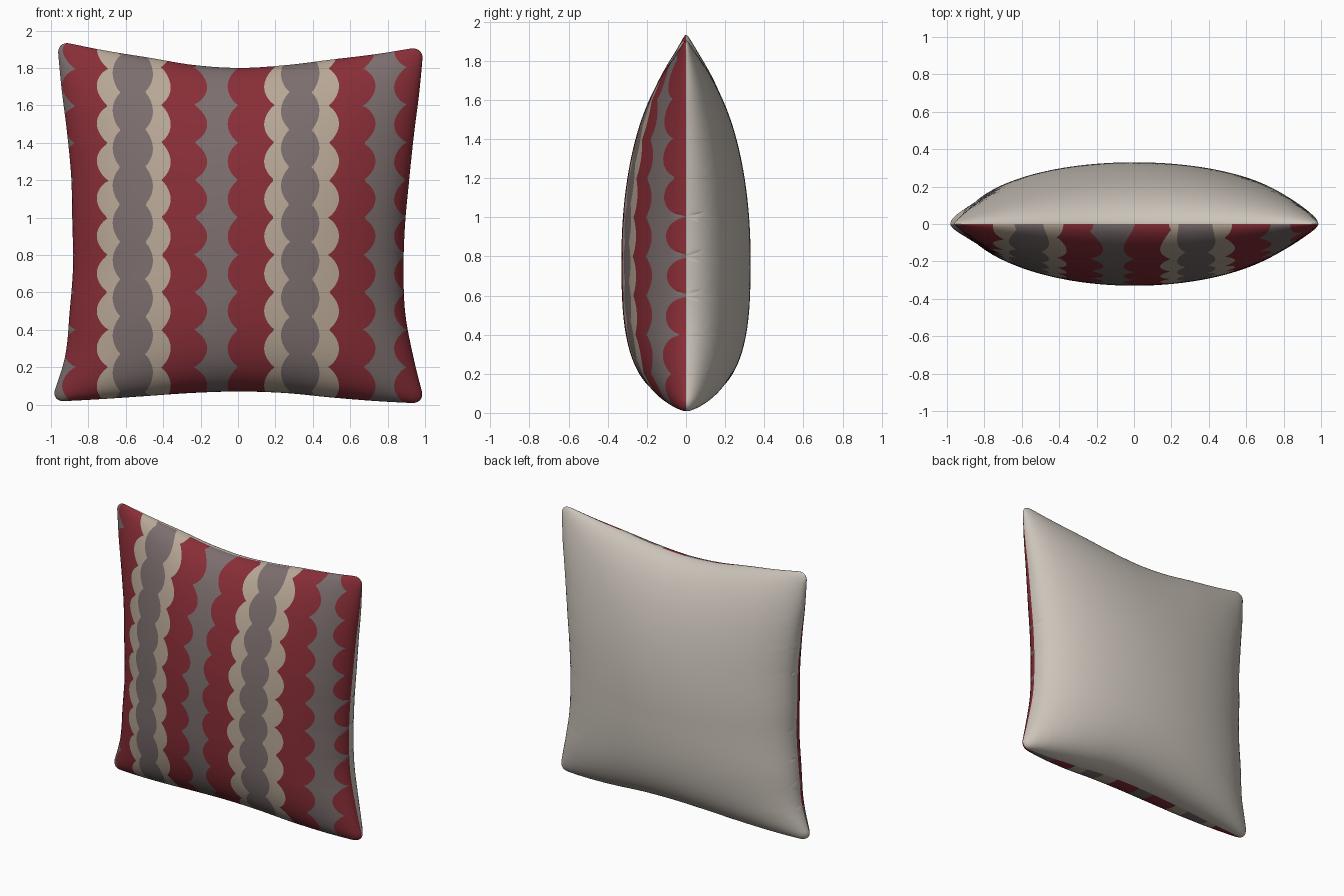
import bpy
import bmesh
import math

if "Cube" in bpy.data.objects:
    bpy.data.objects.remove(bpy.data.objects["Cube"], do_unlink=True)


def make_material(name, rgb):
    mat = bpy.data.materials.new(name)
    mat.use_nodes = True
    mat.diffuse_color = (*rgb, 1)
    mat.node_tree.nodes["Principled BSDF"].inputs["Base Color"].default_value = (*rgb, 1)
    return mat


GREY, RED, BEIGE, CREAM = range(4)
materials = [
    make_material("warm grey", (0.20, 0.155, 0.155)),
    make_material("deep red", (0.25, 0.027, 0.038)),
    make_material("beige", (0.48, 0.39, 0.305)),
    make_material("cream back", (0.60, 0.55, 0.49)),
]

# Sagging outline: evenly spaced samples along each seam
LEFT = [-1.0, -0.925, -0.9, -0.882, -0.886, -0.892, -0.915, -0.945, -0.967]
RIGHT = [1.0, 0.94, 0.895, 0.885, 0.893, 0.915, 0.94, 0.97, 0.992]
TOP = [1.945, 1.895, 1.855, 1.815, 1.8, 1.815, 1.845, 1.875, 1.915]
BOTTOM = [0.015, 0.028, 0.045, 0.062, 0.07, 0.062, 0.038, 0.018, 0.005]

# Stripe edges: bulge x, cusp x, vertical phase of the scallops
EDGES = [
    (-0.94, -0.865, 0), (-0.755, -0.69, 0), (-0.67, -0.625, 0.07),
    (-0.455, -0.5, 0.07), (-0.36, -0.415, 0), (-0.165, -0.24, 0),
    (-0.055, 0.005, 0), (0.14, 0.2, 0), (0.23, 0.28, 0.07),
    (0.435, 0.39, 0.07), (0.54, 0.48, 0), (0.735, 0.665, 0),
    (0.835, 0.905, 0),
]
STRIPES = [GREY, RED, BEIGE, GREY, BEIGE, RED, GREY] * 2
STRIPES[7:] = [RED, BEIGE, GREY, BEIGE, RED, GREY, RED]
PITCH, ROWS, COLS, CORNER = 0.2, 200, 6, 0.07


def spline(samples, t):
    """Smooth curve through even samples, t from -1 to 1."""
    n = len(samples) - 1
    f = (t + 1) / 2 * n
    i = min(max(int(f), 0), n - 1)
    f -= i
    b, c = samples[i], samples[i + 1]
    a = samples[i - 1] if i > 0 else 2 * b - c
    d = samples[i + 2] if i + 2 <= n else 2 * c - b
    return b + f / 2 * (c - a + f * (2 * a - 5 * b + 4 * c - d + f * (3 * (b - c) + d - a)))


def blend(low, high, t):
    return low + (high - low) * (t + 1) / 2


def height(u, v):
    return blend(spline(BOTTOM, u), spline(TOP, u), v)


def to_u(x, v):
    lo, hi = spline(LEFT, v), spline(RIGHT, v)
    return min(1, max(-1, 2 * (x - lo) / (hi - lo) - 1))


def rounded(u, v):
    """Round off the four corners of the square."""
    a, b = [(abs(k) - 1 + CORNER) / CORNER for k in (u, v)]
    if a > 0 and b > 0:
        p = 1 - CORNER + CORNER * a * math.sqrt(1 - b * b / 2)
        q = 1 - CORNER + CORNER * b * math.sqrt(1 - a * a / 2)
        return math.copysign(p, u), math.copysign(q, v)
    return u, v


def depth(u, v, power):
    """Stuffing profile, fullest below the middle."""
    across = max(0, 1 - u * u) ** power
    if v > -0.16:
        up = max(0, 1 - ((v + 0.16) / 1.16) ** 2) ** 0.55
    else:
        up = max(0, 1 - ((-0.16 - v) / 0.84) ** 3) ** 0.4
    return 0.33 * across * up


def row_columns(v):
    """Column positions that follow the scalloped stripe edges."""
    stops = [-1]
    for bulge, cusp, phase in EDGES:
        z = height(to_u((bulge + cusp) / 2, v), v)
        wave = abs(math.sin(math.pi * (z - phase) / PITCH)) ** 0.7
        stops.append(to_u(cusp + (bulge - cusp) * wave, v))
    stops.append(1)
    result = [-1]
    for i in range(len(STRIPES)):
        for k in range(1, COLS + 1):
            s = k / COLS
            if i < 2:
                s = s * s
            elif i >= len(STRIPES) - 2:
                s = 1 - (1 - s) ** 2
            result.append(stops[i] + (stops[i + 1] - stops[i]) * s)
    return result


bm = bmesh.new()
rows = [math.sin(math.pi * (r / ROWS - 0.5)) for r in range(ROWS + 1)]
columns = [row_columns(v) for v in rows]

# Front and back covers share the same seam
for side, power in ((-1, 0.55), (1, 0.46)):
    grid = []
    for v, us in zip(rows, columns):
        line = []
        for u in us:
            p, q = rounded(u, v)
            x = blend(spline(LEFT, q), spline(RIGHT, q), p)
            line.append(bm.verts.new((x, side * depth(u, v, power), height(p, q))))
        grid.append(line)
    for r in range(ROWS):
        for c in range(len(grid[0]) - 1):
            quad = [grid[r][c], grid[r][c + 1], grid[r + 1][c + 1], grid[r + 1][c]]
            face = bm.faces.new(quad if side < 0 else quad[::-1])
            face.material_index = STRIPES[c // COLS] if side < 0 else CREAM
            face.smooth = True

bmesh.ops.remove_doubles(bm, verts=bm.verts, dist=0.00002)
mesh = bpy.data.meshes.new("cushion")
bm.to_mesh(mesh)
bm.free()
for mat in materials:
    mesh.materials.append(mat)
cushion = bpy.data.objects.new("cushion", mesh)
bpy.context.collection.objects.link(cushion)
